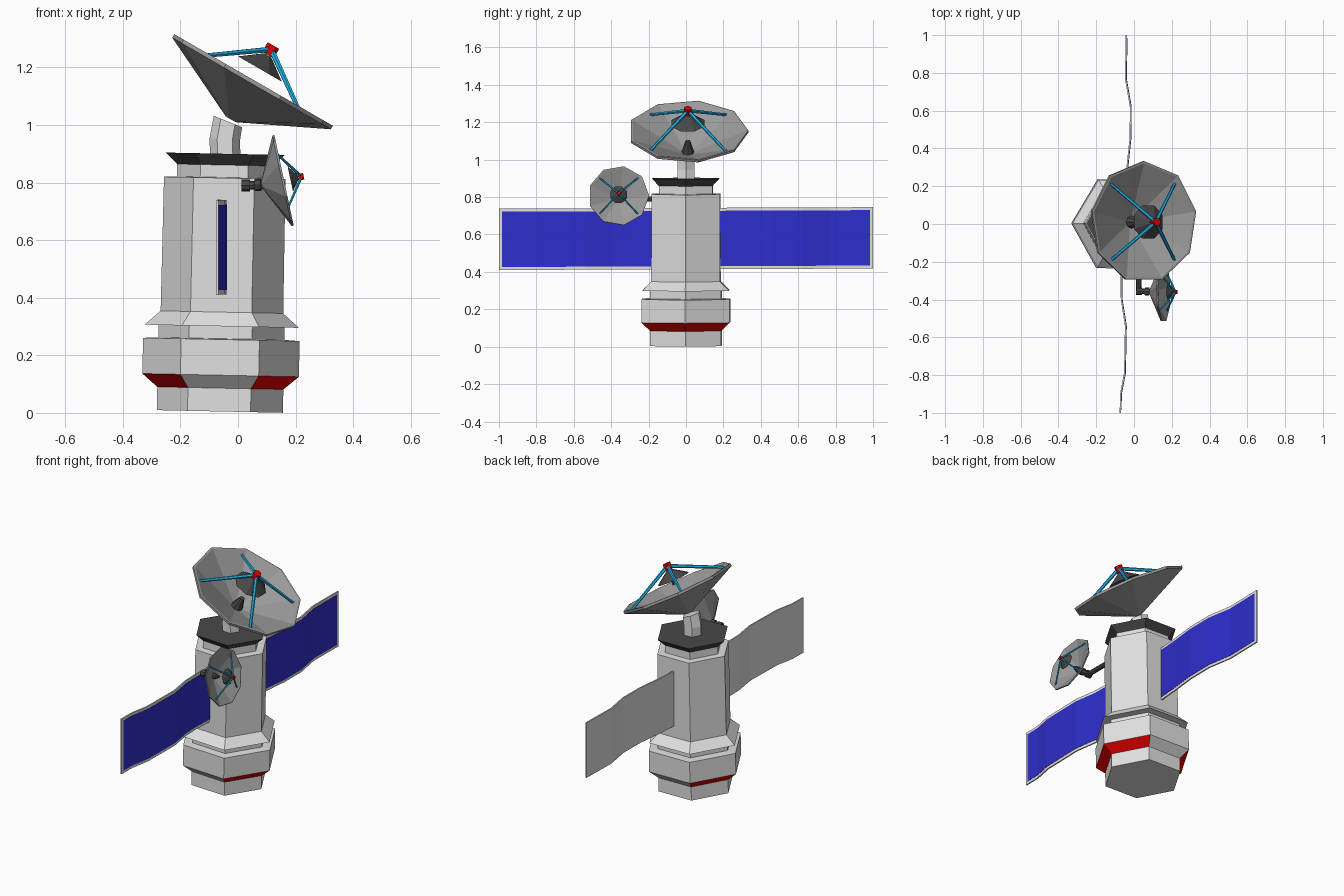
import bpy, bmesh, math
from mathutils import Matrix, Vector

if "Cube" in bpy.data.objects:
    bpy.data.objects.remove(bpy.data.objects["Cube"])


def material(name, rgb):
    m = bpy.data.materials.new(name)
    m.diffuse_color = (*rgb, 1)
    m.use_nodes = True
    m.node_tree.nodes["Principled BSDF"].inputs["Base Color"].default_value = m.diffuse_color
    return m


LIGHT = material("light_grey", (0.75, 0.75, 0.75))
MID = material("mid_grey", (0.33, 0.33, 0.33))
DARK = material("dark_grey", (0.065, 0.065, 0.065))
BLUE = material("panel_blue", (0.027, 0.027, 0.61))
RED = material("red", (0.8, 0.0, 0.0))
CYAN = material("strut_cyan", (0.015, 0.45, 0.8))


def finish(name, bm, mats):
    bmesh.ops.recalc_face_normals(bm, faces=bm.faces)
    me = bpy.data.meshes.new(name)
    bm.to_mesh(me)
    bm.free()
    ob = bpy.data.objects.new(name, me)
    bpy.context.collection.objects.link(ob)
    for m in mats:
        me.materials.append(m)
    return ob


def lathe(name, rings, sides, mats, matrix=Matrix(), phase=0.0, rule=None):
    """Flat-sided loft of (radius, height) rings, capped at both ends."""
    bm = bmesh.new()
    loops = []
    for r, z in rings:
        loops.append([bm.verts.new((r * math.cos(phase + k * math.tau / sides),
                                    r * math.sin(phase + k * math.tau / sides), z))
                      for k in range(sides)])
    for a, b in zip(loops, loops[1:]):
        for k in range(sides):
            j = (k + 1) % sides
            bm.faces.new((a[k], a[j], b[j], b[k]))
    bm.faces.new(loops[0][::-1])
    bm.faces.new(loops[-1])
    bm.normal_update()
    if rule:
        for f in bm.faces:
            f.material_index = rule(f)
    bm.transform(matrix)
    return finish(name, bm, mats)


def rod(name, p, q, r, sides, mat, r2=None):
    p, q = Vector(p), Vector(q)
    d = q - p
    m = Matrix.Translation(p) @ d.to_track_quat('Z', 'Y').to_matrix().to_4x4()
    return lathe(name, [(r, 0), (r2 or r, d.length)], sides, [mat], m)


# Hexagonal body, leaning very slightly
body_frame = (Matrix.Translation((-0.063, 0, 0.005))
              @ Matrix.Rotation(math.radians(-0.9), 4, 'Z')
              @ Matrix.Rotation(math.radians(1.2), 4, 'Y'))


def red_band(f):
    z = f.calc_center_median().z
    return 1 if 0.085 < z < 0.13 and abs(f.normal.x) > 0.3 else 0


lathe("body",
      [(0.219, 0), (0.219, 0.081), (0.272, 0.126), (0.272, 0.25), (0.219, 0.253),
       (0.219, 0.296), (0.268, 0.296), (0.213, 0.345), (0.211, 0.811),
       (0.166, 0.813), (0.166, 0.862)],
      6, [LIGHT, RED], body_frame, rule=red_band)

# Dark flared collar on top
lathe("collar", [(0.166, 0.856), (0.207, 0.895)], 6, [DARK], body_frame)

# Bent neck
bm = bmesh.new()
loops = []
for x, z, tilt in [(-0.044, 0.88, 1), (-0.046, 0.95, 5), (-0.035, 1.012, 22)]:
    m = Matrix.Translation((x, 0.0, z)) @ Matrix.Rotation(math.radians(tilt), 4, 'Y')
    loops.append([bm.verts.new(m @ Vector((0.053 * math.cos(k * math.pi / 3),
                                           0.053 * math.sin(k * math.pi / 3), 0)))
                  for k in range(6)])
for a, b in zip(loops, loops[1:]):
    for k in range(6):
        bm.faces.new((a[k], a[(k + 1) % 6], b[(k + 1) % 6], b[k]))
bm.faces.new(loops[0][::-1])
bm.faces.new(loops[-1])
finish("neck", bm, [LIGHT])


def dish(name, centre, tilt, s):
    """Nine-sided reflector with feed, sub-reflector and four struts."""
    m = (Matrix.Translation(centre) @ Matrix.Rotation(math.radians(tilt), 4, 'Y')
         @ Matrix.Scale(s, 4))
    up = math.pi / 2
    lathe(name + "_reflector",
          [(0.02, -0.152), (0.323, -0.008), (0.323, 0.006), (0.312, 0.006), (0.012, -0.138)],
          9, [MID], m, up)
    lathe(name + "_feed_horn", [(0.036, -0.135), (0.014, -0.06)], 8, [DARK], m)
    lathe(name + "_sub_reflector", [(0.095, 0.05), (0.015, 0.105)], 8, [DARK], m, math.pi / 8)
    lathe(name + "_feed_box", [(0.023, 0.106), (0.023, 0.144)], 6, [RED], m)
    for i, (u, v) in enumerate([(1, 1), (1, -1), (-1, 1), (-1, -1)]):
        rod(f"{name}_strut_{i + 1}", m @ Vector((u * 0.195, v * 0.203, -0.01)),
            m @ Vector((u * 0.008, v * 0.008, 0.123)), 0.008 * s, 6, CYAN, 0.0105 * s)


dish("main_dish", (0.051, 0.01, 1.151), 30, 1.0)
dish("side_dish", (0.157, -0.36, 0.807), 78, 0.505)

# Arm that carries the side dish
rod("arm", (0.025, -0.17, 0.79), (0.025, -0.355, 0.79), 0.014, 8, DARK)
rod("arm_elbow", (0.012, -0.355, 0.79), (0.042, -0.356, 0.79), 0.021, 8, DARK)
rod("arm_tip", (0.03, -0.355, 0.79), (0.09, -0.359, 0.792), 0.015, 8, DARK)
rod("arm_flange", (0.058, -0.357, 0.791), (0.08, -0.358, 0.792), 0.021, 8, DARK)


def strip(name, path, inset, dx, thick, mat):
    """Wavy upright sheet following (x, y) points."""
    bm = bmesh.new()
    cols = []
    for i, (x, y) in enumerate(path):
        if i == len(path) - 1:
            y -= math.copysign(inset, y)
        z = 0.004 * y
        cols.append([bm.verts.new((x + dx + s * thick / 2, y, h + z))
                     for s, h in ((-1, 0.414 + inset), (1, 0.414 + inset),
                                  (1, 0.742 - inset), (-1, 0.742 - inset))])
    for a, b in zip(cols, cols[1:]):
        for k in range(4):
            bm.faces.new((a[k], a[(k + 1) % 4], b[(k + 1) % 4], b[k]))
    bm.faces.new(cols[0])
    bm.faces.new(cols[-1][::-1])
    finish(name, bm, [mat])


# Wavy solar panels: grey sheet with blue cells on the +x side
paths = {
    "right_panel": [(-0.045, 0.17), (-0.035, 0.31), (-0.019, 0.46), (-0.018, 0.62),
                    (-0.044, 0.77), (-0.04, 1.0)],
    "left_panel": [(-0.062, -0.17), (-0.068, -0.3), (-0.066, -0.4), (-0.044, -0.54),
                   (-0.049, -0.79), (-0.07, -0.9), (-0.072, -1.0)],
}
for name, path in paths.items():
    strip(name, path, 0, 0, 0.008, LIGHT)
    strip(name + "_cells", path, 0.016, 0.004, 0.004, BLUE)
